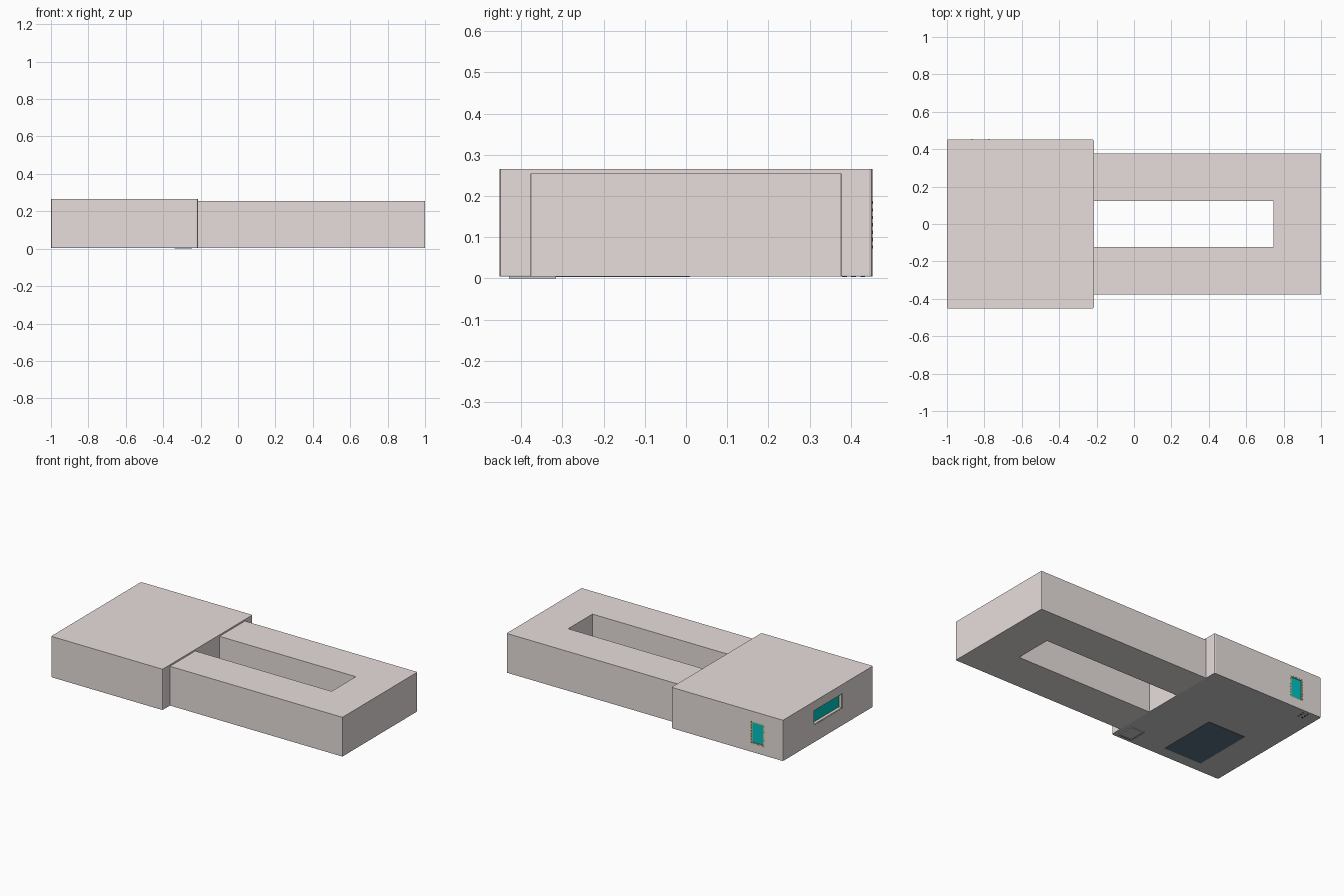
import bpy, bmesh

if "Cube" in bpy.data.objects:
    bpy.data.objects.remove(bpy.data.objects["Cube"])


def material(name, rgb):
    m = bpy.data.materials.new(name)
    m.diffuse_color = (*rgb, 1)
    m.use_nodes = True
    m.node_tree.nodes["Principled BSDF"].inputs["Base Color"].default_value = m.diffuse_color
    return m


SHELL = material("warm_grey", (0.80, 0.73, 0.72))
PLATE = material("plate_grey", (0.62, 0.62, 0.62))
SCREEN = material("dark_blue", (0.10, 0.17, 0.23))
TEAL = material("teal", (0.0, 0.55, 0.55))
OCHRE = material("ochre", (0.60, 0.52, 0.25))
CREAM = material("cream", (0.75, 0.70, 0.58))
BLACK = material("near_black", (0.05, 0.05, 0.05))


def prism(name, outline, z0, z1, mat, bevel=0.0, bevel_max=None):
    """Extrude an outline upwards, with optional bevel on upright edges."""
    bm = bmesh.new()
    face = bm.faces.new([bm.verts.new((x, y, z0)) for x, y in outline])
    new = bmesh.ops.extrude_face_region(bm, geom=[face])["geom"]
    bmesh.ops.translate(bm, vec=(0, 0, z1 - z0),
                        verts=[v for v in new if isinstance(v, bmesh.types.BMVert)])
    if bevel:
        limit = bevel_max if bevel_max is not None else -9
        edges = [e for e in bm.edges
                 if abs(e.verts[0].co.z - e.verts[1].co.z) > 1e-5 and e.verts[0].co.x > limit]
        bmesh.ops.bevel(bm, geom=edges, offset=bevel, segments=2,
                        profile=0.5, affect='EDGES')
    bmesh.ops.recalc_face_normals(bm, faces=bm.faces)
    mesh = bpy.data.meshes.new(name)
    bm.to_mesh(mesh)
    bm.free()
    ob = bpy.data.objects.new(name, mesh)
    bpy.context.collection.objects.link(ob)
    if mat:
        mesh.materials.append(mat)
    return ob


def box(name, xs, ys, zs, mat, bevel=0.0):
    (x0, x1), (y0, y1) = xs, ys
    return prism(name, [(x0, y0), (x1, y0), (x1, y1), (x0, y1)], *zs, mat, bevel)


def cut(target, cutter):
    cutter.hide_render = True
    mod = target.modifiers.new("recess", 'BOOLEAN')
    mod.operation, mod.solver, mod.object = 'DIFFERENCE', 'EXACT', cutter
    bpy.context.view_layer.objects.active = target
    bpy.ops.object.modifier_apply(modifier=mod.name)
    bpy.data.objects.remove(cutter)


# Wide head with its grey face plate underneath
HX, HY = (-1.0, -0.215), (-0.4525, 0.4525)
head = box("head", HX, HY, (0.008, 0.265), SHELL, 0.008)
box("face_plate", HX, HY, (0.005, 0.008), PLATE, 0.008)

# U-shaped handle: outer loop with a long slot open toward the head
W, S = 0.3775, 0.122
prism("handle", [(-0.215, -W), (1, -W), (1, W), (-0.215, W),
                 (-0.215, S), (0.745, S), (0.745, -S), (-0.215, -S)],
      0.005, 0.255, SHELL, 0.003, 0.9)

# End socket: recessed window with a cream rim
y0, y1, z0, z1 = -0.145, 0.145, 0.112, 0.212
cut(head, box("end_cutter", (-1.1, -0.975), (y0, y1), (z0, z1), None))
box("end_socket_glass", (-0.980, -0.975), (y0, y1), (z0, z1), TEAL)
r = 0.007
for i, (ys, zs) in enumerate([((y0, y1), (z0, z0 + r)), ((y0, y1), (z1 - r, z1)),
                              ((y0, y0 + r), (z0 + r, z1 - r)),
                              ((y1 - r, y1), (z0 + r, z1 - r))]):
    box(f"end_socket_rim_{i}", (-0.999, -0.980), ys, zs, CREAM)

# Side socket: shallow window with ochre rim and contact pins
x0, x1, z0, z1 = -0.866, -0.776, 0.060, 0.200
YF = HY[1]
cut(head, box("side_cutter", (x0, x1), (YF - 0.012, 0.6), (z0, z1), None))
box("side_socket_glass", (x0, x1), (YF - 0.012, YF - 0.005), (z0, z1), TEAL)
for i, (xs, zs) in enumerate([((x0, x1), (z0, z0 + r)), ((x0, x1), (z1 - r, z1)),
                              ((x0, x0 + r), (z0 + r, z1 - r)),
                              ((x1 - r, x1), (z0 + r, z1 - r))]):
    box(f"side_socket_rim_{i}", xs, (YF - 0.005, YF - 0.001), zs, OCHRE)
for i in range(7):
    z = z0 + 0.012 + i * 0.018
    for side, x in (("a", x0 - 0.003), ("b", x1 - 0.003)):
        box(f"side_pin_{side}_{i}", (x, x + 0.006), (YF - 0.004, YF + 0.001),
            (z, z + 0.008), OCHRE)

# Underside display
box("display", (-0.81, -0.545), (-0.38, 0.01), (0.003, 0.005), SCREEN)

# Underside square button with a raised rim
bx, by, t = (-0.34, -0.245), (-0.43, -0.315), 0.008
box("button", bx, by, (0.002, 0.005), PLATE)
for i, (xs, ys) in enumerate([(bx, (by[0], by[0] + t)), (bx, (by[1] - t, by[1])),
                              ((bx[0], bx[0] + t), (by[0] + t, by[1] - t)),
                              ((bx[1] - t, bx[1]), (by[0] + t, by[1] - t))]):
    box(f"button_rim_{i}", xs, ys, (0.0, 0.005), PLATE)

# Cluster of small sound holes near the corner
for i in range(2):
    for j in range(3):
        bpy.ops.mesh.primitive_cylinder_add(
            vertices=12, radius=0.006, depth=0.002,
            location=(-0.89 - i * 0.03, 0.385 + j * 0.022, 0.0045))
        hole = bpy.context.object
        hole.name = f"sound_hole_{i}_{j}"
        hole.data.materials.append(BLACK)
